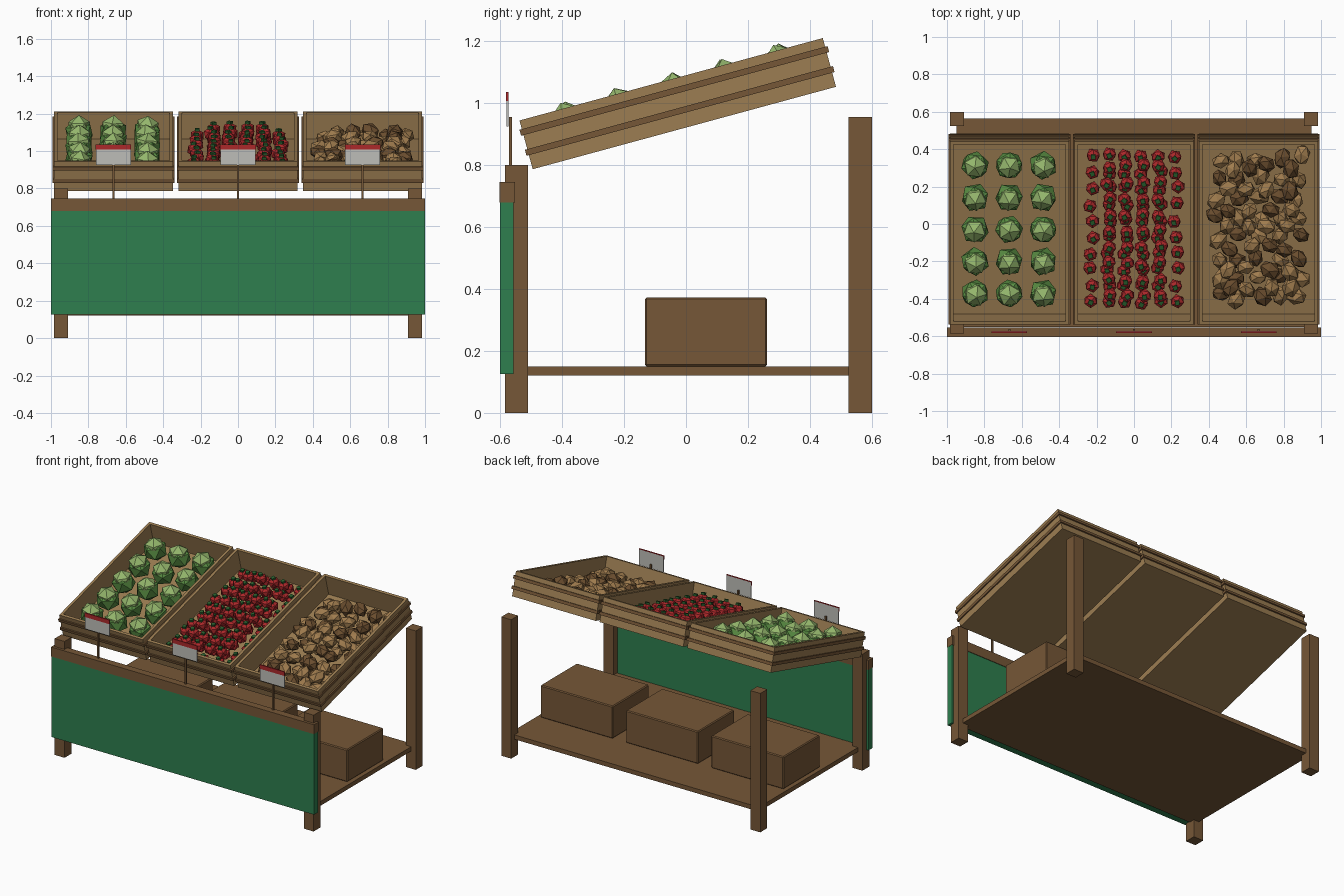
import bpy, bmesh, math, random
from mathutils import Matrix, Vector, Euler

if "Cube" in bpy.data.objects:
    bpy.data.objects.remove(bpy.data.objects["Cube"])

random.seed(7)


def material(name, rgb):
    m = bpy.data.materials.new(name)
    lin = [((c / 255 + 0.055) / 1.055) ** 2.4 for c in rgb]
    m.diffuse_color = (*lin, 1)
    m.use_nodes = True
    m.node_tree.nodes["Principled BSDF"].inputs["Base Color"].default_value = m.diffuse_color
    return m


DARK = material("dark_wood", (118, 87, 55))
TAN = material("tan_wood", (156, 125, 82))
CLOTH = material("green_cloth", (46, 126, 78))
RED = material("red", (172, 40, 42))
WHITE = material("sign_grey", (190, 190, 185))
LEAF = material("leaf_green", (88, 140, 66))
HEART = material("pale_leaf", (148, 182, 108))
STEM = material("stem_green", (40, 95, 45))
POTATO = material("potato_light", (160, 124, 78))
POTATO_DARK = material("potato_dark", (106, 77, 46))


def finish(name, bm, mats):
    me = bpy.data.meshes.new(name)
    bm.to_mesh(me)
    bm.free()
    for m in mats:
        me.materials.append(m)
    ob = bpy.data.objects.new(name, me)
    bpy.context.collection.objects.link(ob)
    return ob


def add_box(bm, x0, x1, y0, y1, z0, z1, xf=Matrix(), mi=0):
    mat = xf @ Matrix.Translation(((x0 + x1) / 2, (y0 + y1) / 2, (z0 + z1) / 2)) \
        @ Matrix.Diagonal((x1 - x0, y1 - y0, z1 - z0, 1))
    for v in bmesh.ops.create_cube(bm, size=1, matrix=mat)["verts"]:
        for f in v.link_faces:
            f.material_index = mi


def box(name, mat, *dims):
    bm = bmesh.new()
    add_box(bm, *dims)
    return finish(name, bm, [mat])


def add_ball(bm, xf, loc, scale, mi=0, rot=(0, 0, 0)):
    mat = xf @ Matrix.LocRotScale(Vector(loc), Euler(rot), Vector(scale))
    for v in bmesh.ops.create_icosphere(bm, subdivisions=1, radius=1, matrix=mat)["verts"]:
        for f in v.link_faces:
            f.material_index = mi


def spin():
    return random.uniform(0, math.tau)


# Frame: posts, shelf, front rail and cloth
for side, s in (("left", -1), ("right", 1)):
    x0, x1 = s * 0.9475 - 0.0375, s * 0.9475 + 0.0375
    box(side + "_front_post", DARK, x0, x1, -0.585, -0.51, 0, 0.80)
    box(side + "_back_post", DARK, x0, x1, 0.525, 0.60, 0, 0.955)
box("shelf", DARK, -0.95, 0.95, -0.55, 0.565, 0.12, 0.15)
box("front_rail", DARK, -1, 1, -0.603, -0.553, 0.68, 0.745)
box("front_cloth", CLOTH, -0.999, 0.999, -0.60, -0.557, 0.125, 0.68)

# Storage boxes on the shelf
for i in (-1, 0, 1):
    b = box("storage_box", DARK, i * 0.65 - 0.275, i * 0.65 + 0.275, -0.133, 0.262, 0.15, 0.373)
    bev = b.modifiers.new("edge", "BEVEL")
    bev.width = 0.006
    bev.segments = 1

# Tilted display crates, in local space: y along the slope, z out of it
L, H, W, T = 1.015, 0.163, 0.318, 0.018
SLOPE = Matrix.Translation((0, -0.495, 0.787)) @ Matrix.Rotation(math.radians(15.2), 4, 'X')


def crate_space(x):
    return SLOPE @ Matrix.Translation((x, 0, 0))


def crate(x):
    xf = crate_space(x)
    bm = bmesh.new()
    add_box(bm, -W, W, 0, L, 0, T, xf)
    add_box(bm, -W, W, 0, T, T, H, xf)
    add_box(bm, -W, W, L - T, L, T, H, xf)
    for s in (-1, 1):
        c = s * (W - T / 2)
        add_box(bm, c - T / 2, c + T / 2, T, L - T, T, H, xf)
    # Protruding strips around the outside
    for z in (0.047, 0.114):
        p, z1 = 0.008, z + 0.02
        add_box(bm, -W - p, W + p, -p, 0, z, z1, xf, 1)
        add_box(bm, -W - p, W + p, L, L + p, z, z1, xf, 1)
        add_box(bm, -W - p, -W, 0, L, z, z1, xf, 1)
        add_box(bm, W, W + p, 0, L, z, z1, xf, 1)
    finish("display_crate", bm, [TAN, DARK])


# Price signs on sticks
def sign(x):
    box("sign_stick", DARK, x - 0.005, x + 0.005, -0.572, -0.562, 0.745, 0.955)
    box("sign_plate", WHITE, x - 0.094, x + 0.094, -0.579, -0.573, 0.925, 1.032)
    box("sign_stripe", RED, x - 0.095, x + 0.095, -0.582, -0.5735, 1.008, 1.036)


for x in (-0.666, 0, 0.666):
    crate(x)
    sign(x)

# Cabbages: outer leaves with a paler heart
bm = bmesh.new()
xf = crate_space(-0.668)
for i in range(3):
    for j in range(5):
        p = ((i - 1) * 0.182, 0.508 + (j - 2) * 0.1775, 0.092)
        a = spin()
        add_ball(bm, xf, p, (0.08, 0.08, 0.074), 0, (0.15, 0.1, a))
        add_ball(bm, xf, (p[0], p[1], 0.114), (0.067, 0.067, 0.07), 1, (0.1, -0.1, a + 0.6))
finish("cabbages", bm, [LEAF, HEART])

# Tomatoes: a full lower layer and a looser upper layer
bm = bmesh.new()
xf = crate_space(0)
spots = [((i - 2.5) * 0.09, 0.1 + j * 0.0895, 0.058) for i in range(6) for j in range(10)]
spots += [((i - 1.5) * 0.092, 0.145 + j * 0.0895, 0.108) for i in range(4) for j in range(9)]
for x, y, z in spots:
    x += random.uniform(-0.012, 0.012)
    y += random.uniform(-0.01, 0.01)
    a = spin()
    add_ball(bm, xf, (x, y, z), (0.04, 0.04, 0.036), 0, (0, 0, a))
    local = xf @ Matrix.LocRotScale(Vector((x, y, z + 0.034)), Euler((0, 0, a)), None)
    add_box(bm, -0.012, 0.012, -0.012, 0.012, -0.007, 0.007, local, 1)
finish("tomatoes", bm, [RED, STEM])

# Potatoes: jittered lumps in two browns
bm = bmesh.new()
xf = crate_space(0.666)
spots = [((i - 2) * 0.108, 0.125 + j * 0.11, 0.058) for i in range(5) for j in range(8)]
spots += [((i - 1.5) * 0.105, 0.18 + j * 0.112, 0.096) for i in range(4) for j in range(7)]
for x, y, z in spots:
    k = random.uniform(0.88, 1.08)
    add_ball(bm, xf, (x + random.uniform(-0.02, 0.02), y + random.uniform(-0.02, 0.02), z),
             (0.058 * k, 0.046 * k, 0.042 * k), int(random.random() < 0.36),
             (random.uniform(-0.4, 0.4), random.uniform(-0.4, 0.4), spin()))
finish("potatoes", bm, [POTATO, POTATO_DARK])
